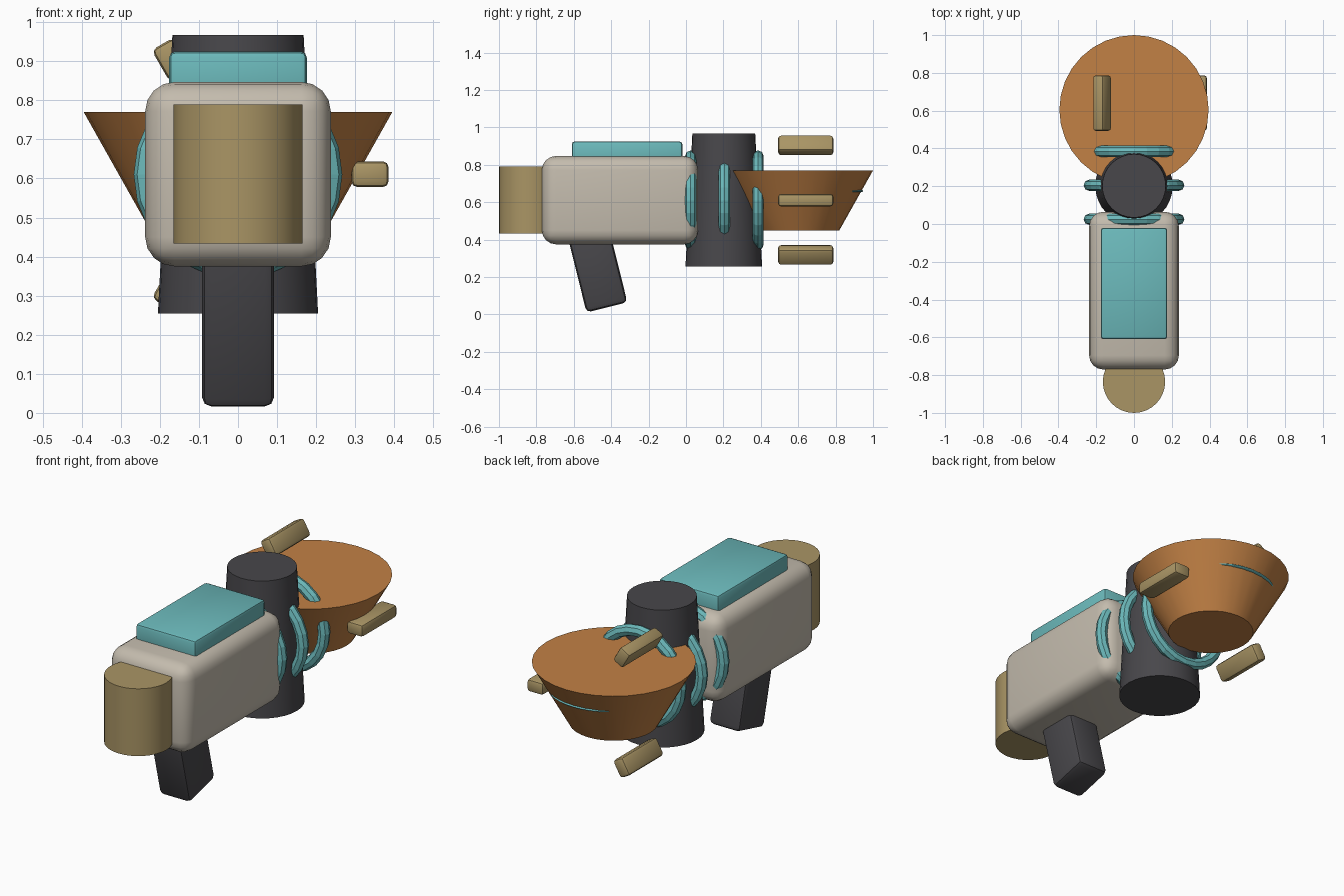
import bpy, math
from mathutils import Vector

cube = bpy.data.objects.get("Cube")
if cube:
    bpy.data.objects.remove(cube, do_unlink=True)


def material(name, rgb):
    m = bpy.data.materials.new(name)
    m.use_nodes = True
    m.diffuse_color = (*rgb, 1)
    m.node_tree.nodes["Principled BSDF"].inputs["Base Color"].default_value = (*rgb, 1)
    return m


CREAM = material("cream", (0.55, 0.50, 0.42))
TEAL = material("teal", (0.15, 0.49, 0.50))
DARK = material("charcoal", (0.065, 0.063, 0.07))
TAN = material("tan", (0.40, 0.30, 0.13))
ORANGE = material("copper", (0.54, 0.22, 0.06))


def finish(name, mat, smooth=True):
    ob = bpy.context.object
    ob.name = ob.data.name = name
    ob.data.materials.append(mat)
    if smooth:
        bpy.ops.object.shade_smooth_by_angle(angle=math.radians(35))
    return ob


def box(name, mat, loc, size, bevel, segments=2, rot=(0, 0, 0)):
    bpy.ops.mesh.primitive_cube_add(size=1, location=loc)
    ob = bpy.context.object
    ob.scale = size
    bpy.ops.object.transform_apply(location=False, rotation=False, scale=True)
    ob.rotation_euler = rot
    mod = ob.modifiers.new("rounding", "BEVEL")
    mod.width, mod.segments = bevel, segments
    bpy.ops.object.modifier_apply(modifier=mod.name)
    return finish(name, mat)


def cone(name, mat, y, z0, z1, r0, r1):
    bpy.ops.mesh.primitive_cone_add(vertices=32, radius1=r0, radius2=r1,
                                    depth=z1 - z0, location=(0, y, (z0 + z1) / 2))
    return finish(name, mat)


# Main housing, top panel and handle
box("body", CREAM, (0, -0.353, 0.611), (0.475, 0.835, 0.472), 0.075, 4)
box("top_panel", TEAL, (0, -0.315, 0.86), (0.352, 0.59, 0.13), 0.015)
box("handle", DARK, (0, -0.483, 0.28), (0.185, 0.225, 0.5), 0.025, 2,
    (math.radians(14), 0, 0))

# Upright round parts along the axis
cone("front_drum", TAN, -0.835, 0.433, 0.79, 0.165, 0.165)
cone("core_column", DARK, 0.202, 0.255, 0.967, 0.205, 0.168)
cone("rear_bowl", ORANGE, 0.605, 0.45, 0.77, 0.215, 0.395)

# Three coils around the column
for i, y in enumerate((0.025, 0.205, 0.385)):
    bpy.ops.mesh.primitive_torus_add(major_segments=24, minor_segments=8,
                                     major_radius=0.237, minor_radius=0.03,
                                     location=(0, y, 0.61),
                                     rotation=(math.radians(90), 0, 0))
    finish(f"coil_{i + 1}", TEAL, smooth=False)

# Three prongs spaced evenly around the bowl
for i in range(3):
    a = math.radians(120 * i)
    loc = Vector((0.338 * math.cos(a), 0.64, 0.611 + 0.338 * math.sin(a)))
    box(f"prong_{i + 1}", TAN, loc, (0.095, 0.295, 0.066), 0.015, 2, (0, -a, 0))

# Lens whose edge shows through the back of the bowl
bpy.ops.mesh.primitive_uv_sphere_add(segments=32, ring_count=12, radius=1,
                                     location=(0, 0.8, 0.66))
bpy.context.object.scale = (0.22, 0.148, 0.017)
finish("rear_lens", TEAL)
